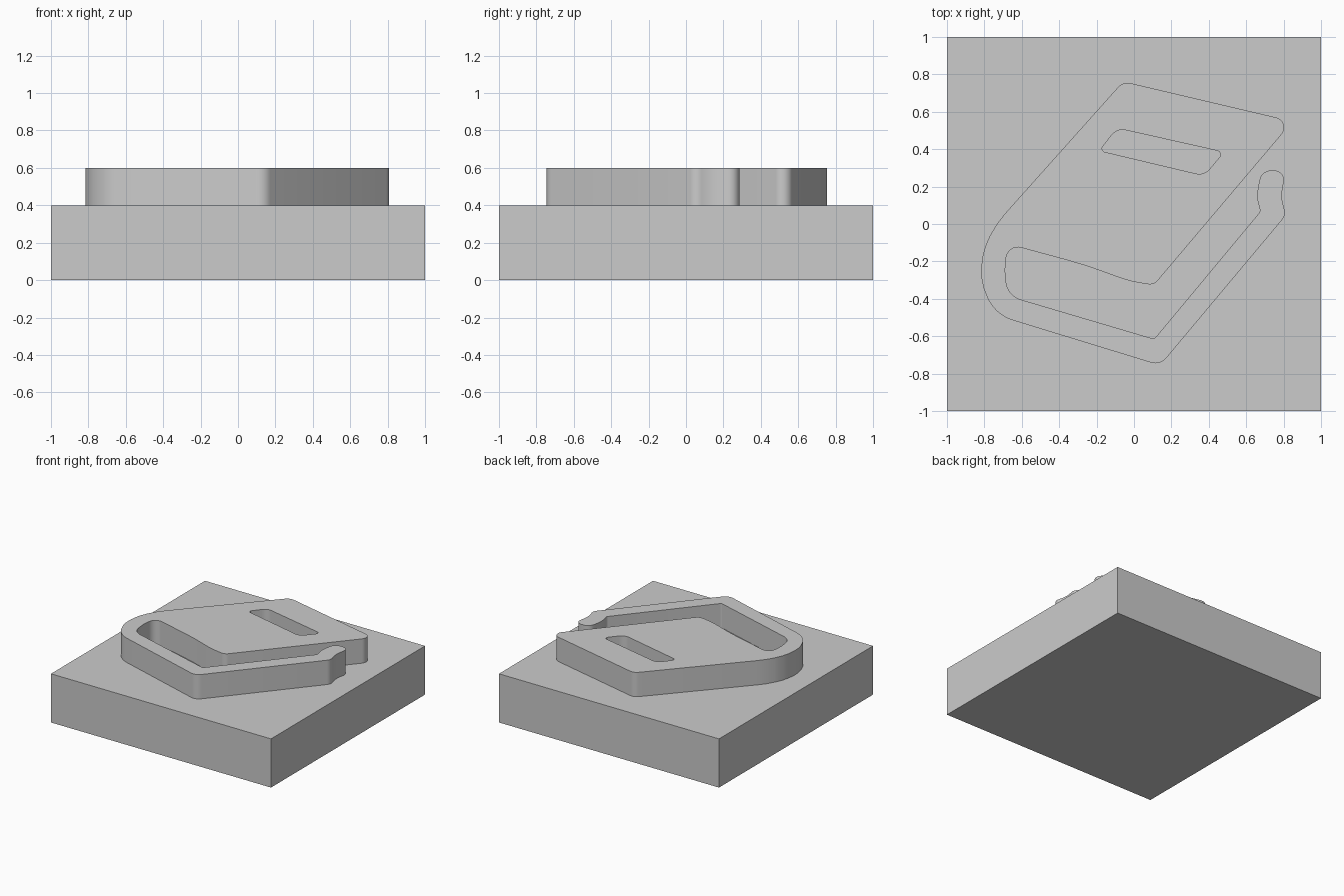
import bpy, bmesh, math
from mathutils import Vector

if "Cube" in bpy.data.objects:
    bpy.data.objects.remove(bpy.data.objects["Cube"])

grey = bpy.data.materials.new("plain_grey")
grey.diffuse_color = (0.6, 0.6, 0.6, 1)
grey.use_nodes = True
grey.node_tree.nodes["Principled BSDF"].inputs["Base Color"].default_value = grey.diffuse_color


def rounded(corners):
    """Round each corner (x, y, trim) with an arc starting trim away from it."""
    pts = []
    n = len(corners)
    for i, (x, y, trim) in enumerate(corners):
        c = Vector((x, y))
        a = (Vector(corners[i - 1][:2]) - c).normalized()
        b = (Vector(corners[(i + 1) % n][:2]) - c).normalized()
        half = a.angle(b) / 2
        radius = trim * math.tan(half)
        centre = c + (a + b).normalized() * trim / math.cos(half)
        start, sweep = c + a * trim - centre, math.pi - 2 * half
        sign = 1 if start.x * (c - centre).y - start.y * (c - centre).x > 0 else -1
        steps = max(2, math.ceil(sweep / math.radians(11)))
        t0 = math.atan2(start.y, start.x)
        for k in range(steps + 1):
            t = t0 + sign * sweep * k / steps
            pts.append(centre + radius * Vector((math.cos(t), math.sin(t))))
    return pts


def finish(bm, name):
    mesh = bpy.data.meshes.new(name)
    bm.to_mesh(mesh)
    bm.free()
    mesh.materials.append(grey)
    obj = bpy.data.objects.new(name, mesh)
    bpy.context.collection.objects.link(obj)
    return obj


def plate(name, loops, z0, z1):
    """Extrude closed loops; loops after the first are holes."""
    bm = bmesh.new()
    edges = []
    for loop in loops:
        vs = [bm.verts.new((p.x, p.y, z0)) for p in loop]
        edges += [bm.edges.new((v, vs[i - 1])) for i, v in enumerate(vs)]
    bmesh.ops.triangle_fill(bm, use_beauty=True, edges=edges)
    res = bmesh.ops.extrude_face_region(bm, geom=bm.faces[:], use_keep_orig=True)
    top = [g for g in res["geom"] if isinstance(g, bmesh.types.BMVert)]
    bmesh.ops.translate(bm, verts=top, vec=(0, 0, z1 - z0))
    bmesh.ops.recalc_face_normals(bm, faces=bm.faces[:])
    return finish(bm, name)


# square base block
bm = bmesh.new()
bmesh.ops.create_cube(bm, size=1)
bmesh.ops.scale(bm, vec=(2, 2, 0.4), verts=bm.verts[:])
bmesh.ops.translate(bm, vec=(0, 0, 0.2), verts=bm.verts[:])
finish(bm, "base_block")

# raised book shape: cover, spine and curled page edge in one outline
book = rounded([
    (-0.058, 0.762, 0.04), (0.848, 0.549, 0.09),                     # front cover
    (0.107, -0.326, 0.03), (-0.02, -0.31, 0.08), (-0.24, -0.225, 0.12),
    (-0.672, -0.108, 0.07), (-0.695, -0.25, 0.065), (-0.67, -0.385, 0.065),
    (0.108, -0.615, 0.01), (0.677, 0.068, 0.015),                    # inner page edge
    (0.652, 0.14, 0.055), (0.682, 0.286, 0.05), (0.815, 0.286, 0.065),
    (0.782, 0.14, 0.06), (0.815, 0.05, 0.035),                       # page curl
    (0.14, -0.756, 0.05), (-0.735, -0.488, 0.09),                    # back cover
    (-0.822, -0.32, 0.085), (-0.81, -0.14, 0.08), (-0.735, 0.005, 0.07),  # spine
])
# title window through the cover
window = rounded([(-0.185, 0.392, 0.03), (-0.09, 0.512, 0.045),
                  (0.48, 0.384, 0.035), (0.375, 0.259, 0.045)])
emblem = plate("raised_book", [book, window], 0.4, 0.6)

bpy.context.view_layer.objects.active = emblem
emblem.select_set(True)
bpy.ops.object.shade_smooth_by_angle(angle=math.radians(30))
